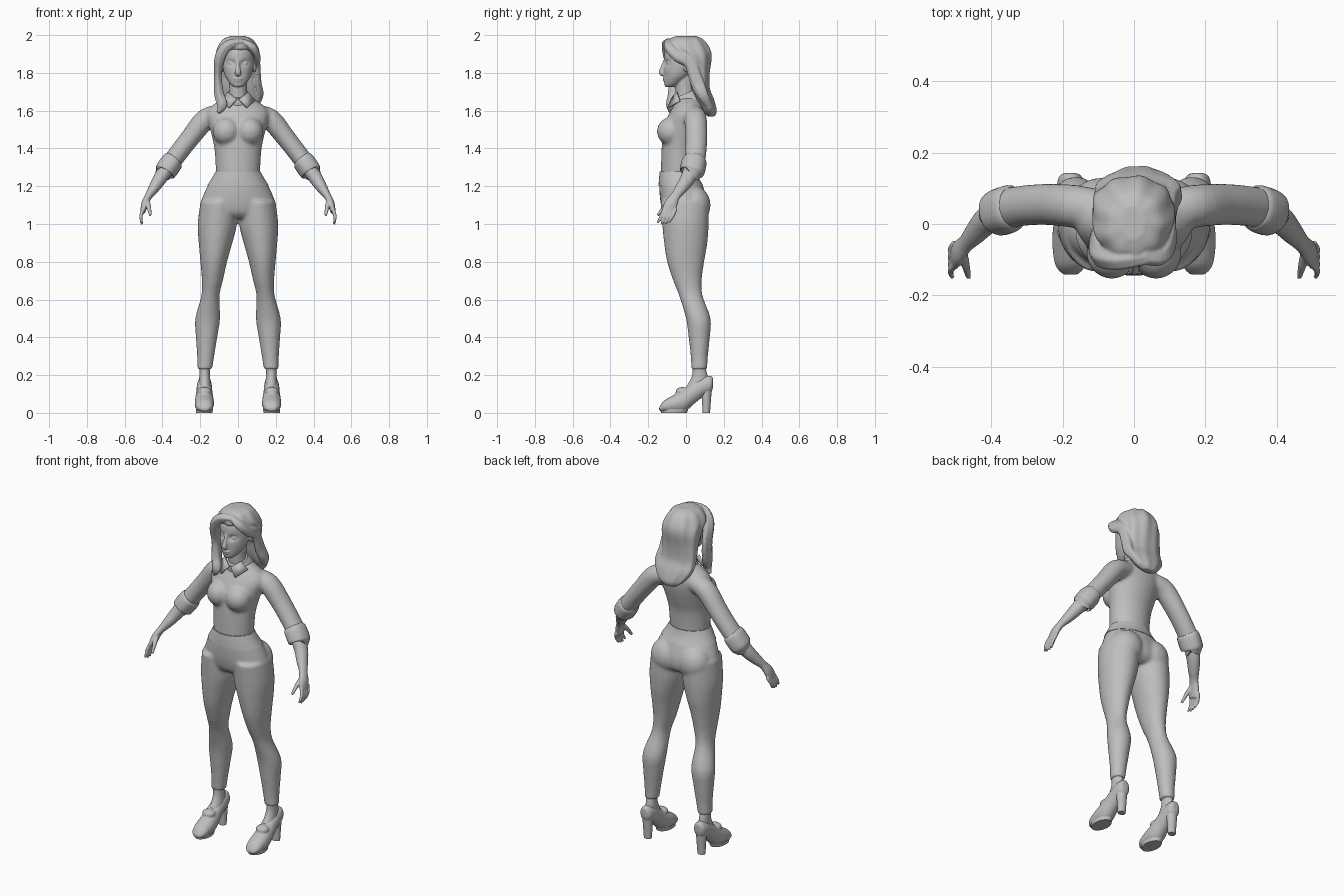
import bpy
import bmesh
import math
from mathutils import Vector, Matrix

default_cube = bpy.data.objects.get("Cube")
if default_cube:
    bpy.data.objects.remove(default_cube, do_unlink=True)

clay = bpy.data.materials.new("clay grey")
clay.use_nodes = True
clay.diffuse_color = (.52, .52, .52, 1)
clay.node_tree.nodes["Principled BSDF"].inputs["Base Color"].default_value = clay.diffuse_color


def spline(rows, steps):
    """Smoothly interpolate rows of numbers (Catmull-Rom)."""
    rows = [Vector(row) for row in rows]
    padded = [rows[0]] + rows + [rows[-1]]
    result = []
    for before, start, end, after in zip(padded, padded[1:], padded[2:], padded[3:]):
        for step in range(steps):
            t = step / steps
            slope_in, slope_out = (end - before) / 2, (after - start) / 2
            bend = (end - start) * 3 - slope_in * 2 - slope_out
            twist = (start - end) * 2 + slope_in + slope_out
            result.append(start + slope_in * t + bend * t * t + twist * t ** 3)
    return result + [rows[-1]]


def skin(bm, frames, sides, ripple=0, strands=9):
    """Bridge elliptical rings, each given as centre, half axis, half axis."""
    rings = []
    for index, (centre, across, along) in enumerate(frames):
        ring = []
        for side in range(sides):
            angle = math.tau * side / sides
            swell = 1 + ripple * math.cos(strands * angle + index * ripple)
            offset = across * math.cos(angle) + along * math.sin(angle)
            ring.append(bm.verts.new(centre + offset * swell))
        rings.append(ring)
    for lower, upper in zip(rings, rings[1:]):
        for side in range(sides):
            following = (side + 1) % sides
            bm.faces.new((lower[side], lower[following], upper[following], upper[side]))
    bm.faces.new(rings[0])
    bm.faces.new(rings[-1])


def stack(bm, rows, sides=32, steps=4, ripple=0):
    """Horizontal sections: height, x from, x to, y from, y to."""
    frames = []
    for z, left, right, front, back in spline(rows, steps):
        centre = Vector(((left + right) / 2, (front + back) / 2, z))
        frames.append((centre, Vector(((right - left) / 2, 0, 0)), Vector((0, (back - front) / 2, 0))))
    skin(bm, frames, sides, ripple)


def tube(bm, rows, sides=24, steps=4, ripple=0, strands=5):
    """Sections square to a path: x, y, z, half width, half depth."""
    rows = spline(rows, steps)
    points = [Vector(row[:3]) for row in rows]
    frames = []
    for index, row in enumerate(rows):
        tangent = points[min(index + 1, len(points) - 1)] - points[max(index - 1, 0)]
        tangent.normalize()
        depth = Vector((0, 1, 0))
        depth = (depth - tangent * depth.dot(tangent)).normalized()
        frames.append((points[index], depth.cross(tangent) * row[3], depth * row[4]))
    skin(bm, frames, sides, ripple, strands)


def blob(bm, centre, radii):
    matrix = Matrix.Translation(centre) @ Matrix.Diagonal((*radii, 1))
    bmesh.ops.create_uvsphere(bm, u_segments=24, v_segments=16, radius=1, matrix=matrix)


def finish(name, bm, mirror=False, voxel=0, smooth=0, thickness=0):
    bmesh.ops.recalc_face_normals(bm, faces=bm.faces)
    mesh = bpy.data.meshes.new(name)
    bm.to_mesh(mesh)
    bm.free()
    mesh.materials.append(clay)
    part = bpy.data.objects.new(name, mesh)
    bpy.context.collection.objects.link(part)
    bpy.ops.object.select_all(action='DESELECT')
    part.select_set(True)
    bpy.context.view_layer.objects.active = part
    if mirror:
        part.modifiers.new("mirror", 'MIRROR').use_mirror_merge = False
    if thickness:
        part.modifiers.new("thickness", 'SOLIDIFY').thickness = thickness
    if voxel:
        remesh = part.modifiers.new("blend", 'REMESH')
        remesh.mode = 'VOXEL'
        remesh.voxel_size = voxel
        remesh.use_smooth_shade = True
        relax = part.modifiers.new("relax", 'SMOOTH')
        relax.factor = .5
        relax.iterations = smooth
    else:
        bpy.ops.object.shade_smooth_by_angle(angle=math.radians(40))
    return part


# Trousers: pelvis, seat and two legs blended together
bm = bmesh.new()
stack(bm, [(1.28, -.115, .115, -.136, .056), (1.24, -.137, .137, -.14, .068),
           (1.2, -.162, .162, -.142, .09), (1.12, -.196, .196, -.136, .115),
           (1.06, -.2, .2, -.12, .11), (1.03, -.15, .15, -.09, .08)])
for side in (-1, 1):
    blob(bm, (side * .09, .045, 1.1), (.095, .085, .1))
    stack(bm, [(z, *sorted((side * inner, side * outer)), front, back)
               for z, inner, outer, front, back in (
        (1.12, .01, .198, -.135, .12), (1, .006, .213, -.126, .12),
        (.9, .03, .208, -.116, .113), (.8, .058, .199, -.1, .096),
        (.7, .08, .191, -.068, .083), (.62, .098, .194, -.036, .088),
        (.5, .095, .226, 0, .13), (.4, .11, .223, .014, .126),
        (.3, .126, .216, .025, .116), (.23, .137, .215, .028, .112))])
finish("trousers", bm, voxel=.009, smooth=5)

# Waistband
bm = bmesh.new()
stack(bm, [(1.278, -.118, .118, -.139, .059), (1.24, -.14, .14, -.143, .071),
           (1.205, -.162, .162, -.145, .09)], sides=48)
finish("waistband", bm)

# Shirt: torso, bust and sleeves
bm = bmesh.new()
stack(bm, [(1.26, -.116, .116, -.134, .054), (1.38, -.123, .123, -.13, .062),
           (1.45, -.135, .135, -.126, .08), (1.52, -.152, .152, -.118, .098),
           (1.58, -.165, .165, -.092, .104), (1.625, -.14, .14, -.066, .095),
           (1.67, -.066, .066, -.045, .07)])
sleeve = [(.09, .04, 1.58, .05, .055), (.17, .05, 1.555, .057, .06),
          (.25, .055, 1.46, .052, .058), (.32, .05, 1.37, .05, .057),
          (.37, .04, 1.305, .05, .058)]
for side in (-1, 1):
    blob(bm, (side * .062, -.08, 1.49), (.072, .074, .075))
    tube(bm, [(side * x, *rest) for x, *rest in sleeve])
finish("shirt", bm, voxel=.009, smooth=6)

# Rolled cuffs
bm = bmesh.new()
tube(bm, [(.338, .047, 1.345, .05, .058), (.348, .044, 1.332, .058, .066),
          (.375, .035, 1.293, .059, .067), (.388, .029, 1.273, .055, .062),
          (.389, .028, 1.271, .04, .045)], ripple=.02)
finish("rolled_cuffs", bm, mirror=True)

# Shirt collar: tilted band with two pointed flaps
bm = bmesh.new()
tube(bm, [(0, .012, 1.64, .082, .08), (0, 0, 1.665, .072, .073),
          (0, -.01, 1.688, .058, .062)], sides=32)
finish("collar_band", bm)
bm = bmesh.new()
flap = [(.004, -.075, 1.66), (.045, -.092, 1.612), (.088, -.03, 1.65), (.052, -.045, 1.697)]
bm.faces.new([bm.verts.new(corner) for corner in flap])
finish("collar_flaps", bm, mirror=True, thickness=.008)

# Forearms, palms, fingers and thumbs
bm = bmesh.new()
tube(bm, [(.36, .04, 1.32, .04, .045), (.41, .012, 1.245, .037, .04),
          (.445, -.025, 1.19, .029, .033), (.472, -.055, 1.15, .02, .026),
          (.492, -.078, 1.11, .019, .034), (.503, -.094, 1.065, .014, .036)])
for finger in range(4):
    y = -.122 + finger * .02
    drop = .008 * abs(finger - 1.4)
    tube(bm, [(.502, y + .008, 1.08, .01, .01), (.514, y - .01, 1.04, .009, .009),
              (.509, y - .028, .995 + drop, .006, .006)], sides=12)
tube(bm, [(.482, -.075, 1.13, .014, .014), (.472, -.115, 1.09, .012, .012),
          (.464, -.15, 1.045, .007, .007)], sides=12)
finish("arms_and_hands", bm, mirror=True, voxel=.0045, smooth=2)

# Ankles
bm = bmesh.new()
stack(bm, [(.25, .15, .205, .035, .1), (.19, .148, .205, .03, .115), (.12, .14, .21, -.01, .12)])
finish("ankles", bm, mirror=True)

# Shoes: sections along y, giving sole height, top height and half width
bm = bmesh.new()
shoe = [(-.142, .012, .03, .022), (-.115, .002, .066, .043), (-.06, -.001, .098, .051),
        (-.01, .003, .128, .049), (.04, .045, .165, .043), (.09, .085, .192, .04),
        (.13, .105, .196, .034), (.143, .135, .185, .018)]
frames = [(Vector((.178, y, (sole + top) / 2)), Vector((width, 0, 0)),
           Vector((0, 0, (top - sole) / 2))) for y, sole, top, width in spline(shoe, 4)]
skin(bm, frames, 32)
blob(bm, (.178, -.02, .113), (.038, .035, .024))
finish("shoes", bm, mirror=True, voxel=.006, smooth=2)
bm = bmesh.new()
stack(bm, [(.15, .145, .211, .07, .14), (.08, .15, .206, .083, .133), (0, .155, .201, .088, .127)])
finish("shoe_heels", bm, mirror=True)
bm = bmesh.new()
stack(bm, [(.02, .133, .223, -.135, .012), (0, .135, .221, -.132, .005)])
finish("shoe_soles", bm, mirror=True)

# Head with pressed-in eye sockets, nose, lips and ears
bm = bmesh.new()
stack(bm, [(z, -half, half, front, back) for z, half, front, back in (
    (1.724, .02, -.108, -.07), (1.742, .042, -.115, -.03), (1.78, .067, -.116, .02),
    (1.82, .079, -.118, .06), (1.86, .085, -.116, .09), (1.92, .085, -.11, .1),
    (1.97, .06, -.07, .07))], sides=64, steps=8)
for vert in bm.verts:
    if vert.co.y < 0:
        distance = (abs(vert.co.x) - .036) ** 2 + 2 * (vert.co.z - 1.852) ** 2
        vert.co.y += .016 * math.exp(-distance / .0004)
tube(bm, [(0, -.108, 1.868, .009, .01), (0, -.12, 1.835, .01, .012),
          (0, -.13, 1.8, .016, .014), (0, -.116, 1.79, .012, .008)], sides=16)
blob(bm, (0, -.113, 1.77), (.025, .011, .006))
blob(bm, (0, -.111, 1.759), (.021, .011, .006))
for side in (-1, 1):
    blob(bm, (side * .035, -.086, 1.851), (.018, .017, .01))
    blob(bm, (side * .086, .005, 1.835), (.012, .02, .032))
stack(bm, [(1.62, -.058, .058, -.05, .055), (1.7, -.047, .047, -.055, .045),
           (1.78, -.05, .05, -.06, .05)])
finish("head_and_neck", bm, voxel=.0045, smooth=2)

# Hair: main mass plus swept locks from the side parting
bm = bmesh.new()
stack(bm, [(1.996, -.035, .03, -.045, .05), (1.978, -.08, .075, -.09, .09),
           (1.93, -.112, .106, -.113, .125), (1.88, -.118, .112, -.05, .135),
           (1.8, -.115, .104, 0, .125), (1.72, -.114, .108, .025, .125),
           (1.66, -.108, .12, .05, .148), (1.6, -.065, .09, .085, .163),
           (1.57, -.025, .05, .115, .152)], sides=72, ripple=.03)
tube(bm, [(.035, -.088, 1.965, .015, .025), (-.045, -.1, 1.95, .025, .028),
          (-.092, -.085, 1.89, .028, .035), (-.106, -.05, 1.79, .02, .04),
          (-.1, -.06, 1.69, .025, .035), (-.084, -.083, 1.63, .026, .022),
          (-.105, -.08, 1.588, .008, .008)], sides=40, ripple=.06)
tube(bm, [(.03, -.088, 1.965, .015, .025), (.075, -.09, 1.935, .022, .026),
          (.1, -.045, 1.89, .018, .03), (.102, .02, 1.85, .016, .03),
          (.104, .06, 1.75, .02, .035), (.112, .09, 1.68, .022, .03),
          (.085, .13, 1.61, .01, .015)], sides=40, ripple=.06)
finish("hair", bm, voxel=.005, smooth=2)
